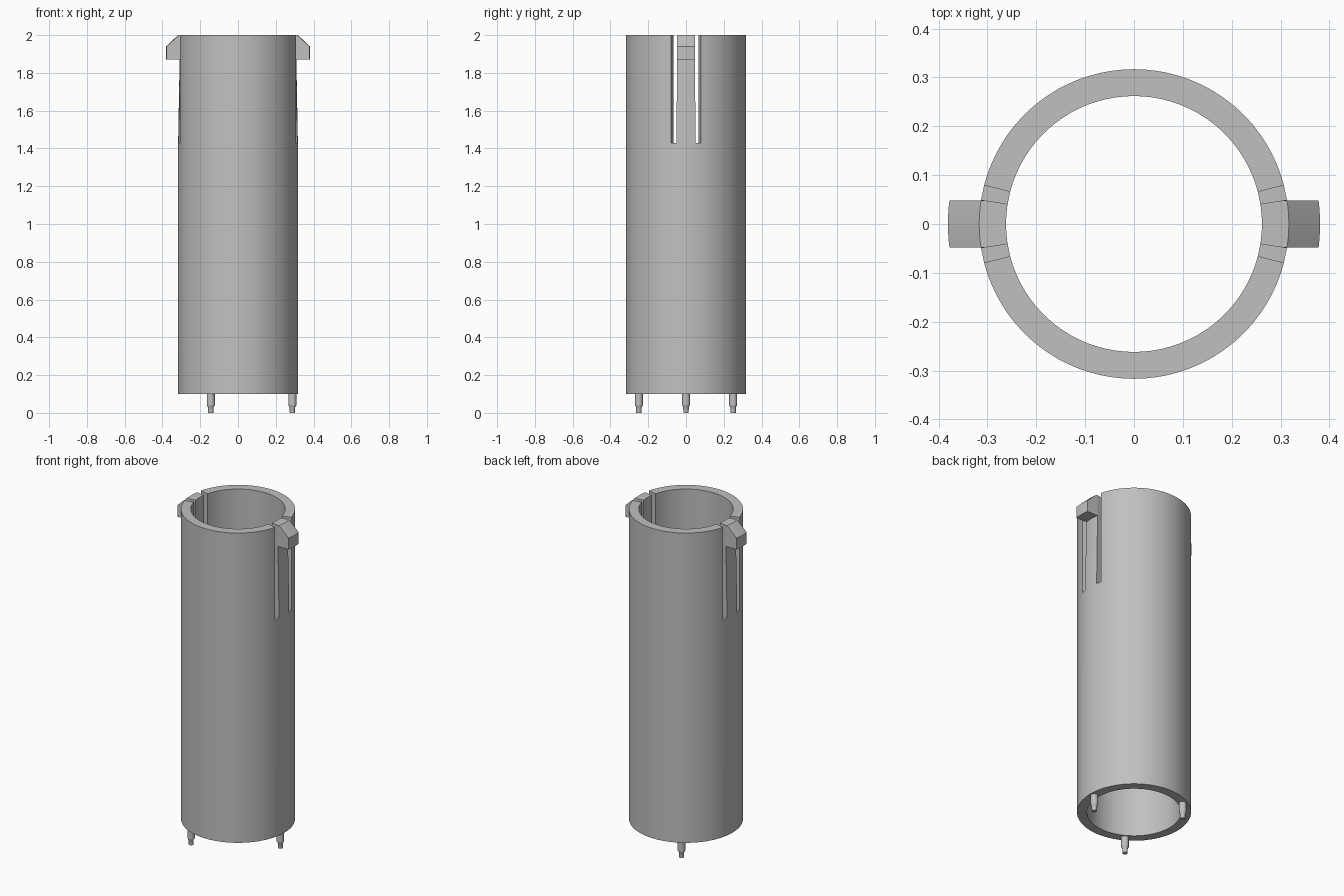
import bpy, bmesh
from math import radians, sin, cos, pi, sqrt

if "Cube" in bpy.data.objects:
    bpy.data.objects.remove(bpy.data.objects["Cube"])

grey = bpy.data.materials.new("plain grey")
grey.use_nodes = True
COLOUR = (0.53, 0.53, 0.53, 1)
grey.diffuse_color = COLOUR
grey.node_tree.nodes["Principled BSDF"].inputs["Base Color"].default_value = COLOUR

OUTER, INNER, TAB_OUTER = 0.317, 0.262, 0.309
TAB, SLOT = 9.0, 14.5          # half angles of tab and slot edge
LEVELS = [0.1, 1.43, 1.87, 2.0]


def finish(bm, name):
    bmesh.ops.recalc_face_normals(bm, faces=bm.faces[:])
    mesh = bpy.data.meshes.new(name)
    bm.to_mesh(mesh)
    bm.free()
    mesh.materials.append(grey)
    obj = bpy.data.objects.new(name, mesh)
    bpy.context.collection.objects.link(obj)
    bpy.ops.object.select_all(action='DESELECT')
    obj.select_set(True)
    bpy.context.view_layer.objects.active = obj
    bpy.ops.object.shade_smooth_by_angle(angle=radians(30))
    return obj


# Tube wall: a ring of cells, with the slot cells left empty
half = [-SLOT] + [TAB * k / 4 for k in range(-4, 5)] + [SLOT]
ARC = 36
half += [SLOT + (180 - 2 * SLOT) * k / ARC for k in range(1, ARC)]
angles = half + [a + 180 for a in half]
count = len(angles)


def from_side(a):
    """Angle away from the nearer of the +x and -x directions."""
    a = a % 180
    return min(a, 180 - a)


def filled(i, k):
    if k < 0 or k >= len(LEVELS) - 1:
        return False
    a, b = angles[i % count], angles[(i + 1) % count]
    if b < a:
        b += 360
    return k == 0 or not TAB < from_side((a + b) / 2) < SLOT


bm = bmesh.new()
verts = {}


def vert(i, k, outer):
    key = (i % count, k, outer)
    if key not in verts:
        a = angles[i % count]
        on_tab = k > 1 and from_side(a) < TAB + 0.1
        r = (TAB_OUTER if on_tab else OUTER) if outer else INNER
        t = radians(a)
        verts[key] = bm.verts.new((r * cos(t), r * sin(t), LEVELS[k]))
    return verts[key]


for i in range(count):
    for k in range(len(LEVELS) - 1):
        if not filled(i, k):
            continue
        for side in (True, False):
            bm.faces.new([vert(i, k, side), vert(i + 1, k, side),
                          vert(i + 1, k + 1, side), vert(i, k + 1, side)])
        for level, beyond in ((k, k - 1), (k + 1, k + 1)):
            if not filled(i, beyond):
                bm.faces.new([vert(i, level, True), vert(i + 1, level, True),
                              vert(i + 1, level, False), vert(i, level, False)])
        for edge, beyond in ((i, i - 1), (i + 1, i + 1)):
            if not filled(beyond, k):
                bm.faces.new([vert(edge, k, True), vert(edge, k + 1, True),
                              vert(edge, k + 1, False), vert(edge, k, False)])
finish(bm, "tube")

# Snap catches: wedge profile swept across the width of each tab
PROFILE = [(0.308, 1.87), (0.381, 1.87), (0.381, 1.94), (0.317, 2.0), (0.308, 2.0)]
for name, s in (("left_catch", 1), ("right_catch", -1)):
    bm = bmesh.new()
    rows = []
    for j in range(-4, 5):
        y = 0.048 * j / 4
        rows.append([bm.verts.new((s * sqrt(r * r - y * y), y, z)) for r, z in PROFILE])
    n = len(PROFILE)
    for a, b in zip(rows, rows[1:]):
        for p in range(n):
            q = (p + 1) % n
            bm.faces.new([a[p], a[q], b[q], b[p]])
    bm.faces.new(rows[0])
    bm.faces.new(rows[-1])
    finish(bm, name)

# Stepped locating pins under the tube
PIN = [(0.021, 0.105), (0.021, 0.04), (0.015, 0.03), (0.014, 0.0)]
SIDES = 20
for name, angle in (("left_pin", 0), ("back_pin", 120), ("front_pin", 240)):
    cx, cy = 0.288 * cos(radians(angle)), 0.288 * sin(radians(angle))
    bm = bmesh.new()
    rings = [[bm.verts.new((cx + r * cos(2 * pi * j / SIDES),
                            cy + r * sin(2 * pi * j / SIDES), z))
              for j in range(SIDES)] for r, z in PIN]
    for a, b in zip(rings, rings[1:]):
        for j in range(SIDES):
            m = (j + 1) % SIDES
            bm.faces.new([a[j], a[m], b[m], b[j]])
    bm.faces.new(rings[0])
    bm.faces.new(rings[-1])
    finish(bm, name)
